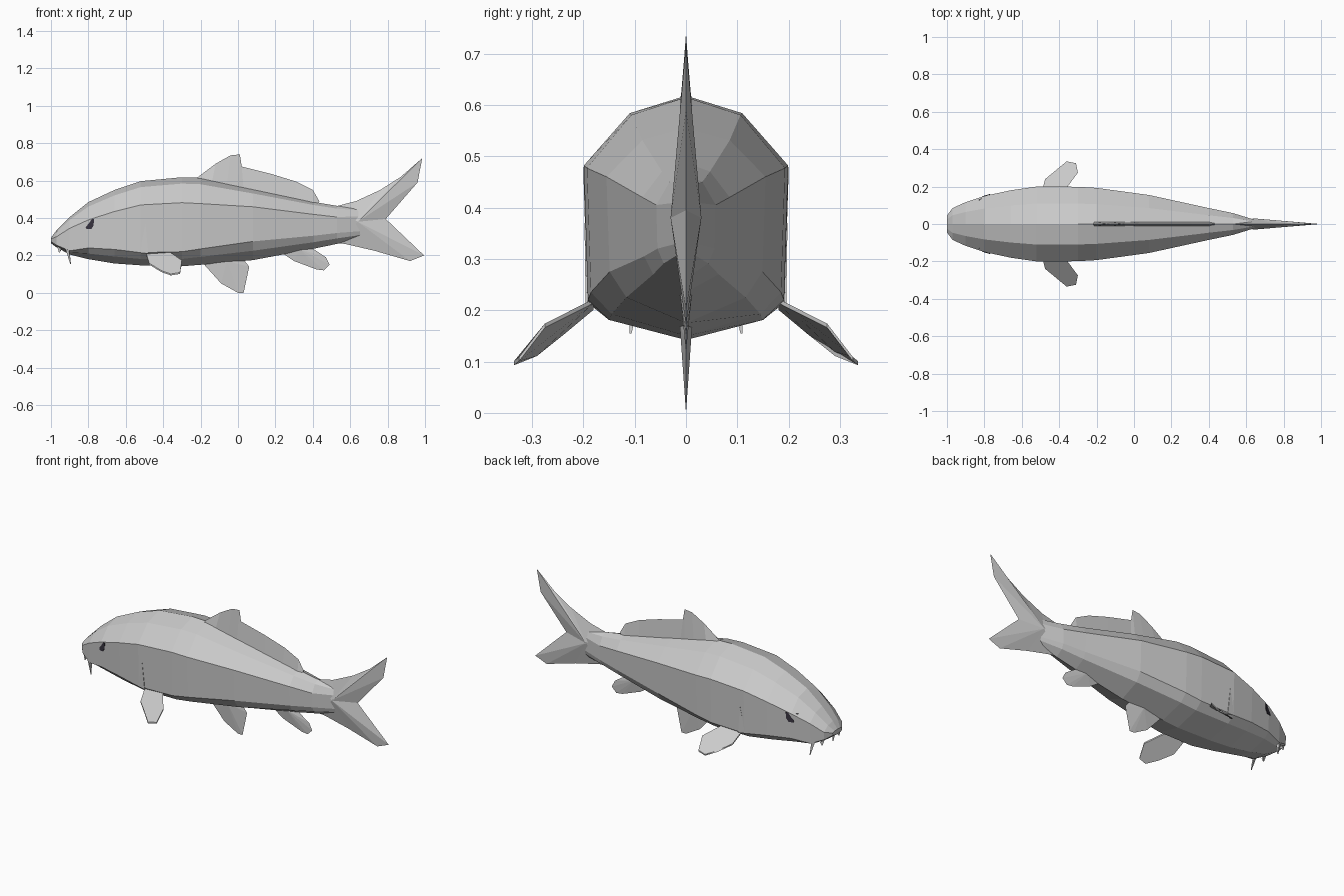
import bpy
import bmesh
from mathutils import Vector
from mathutils.bvhtree import BVHTree

if "Cube" in bpy.data.objects:
    bpy.data.objects.remove(bpy.data.objects["Cube"])


def material(name, color):
    mat = bpy.data.materials.new(name)
    mat.use_nodes = True
    mat.diffuse_color = color
    mat.node_tree.nodes["Principled BSDF"].inputs["Base Color"].default_value = color
    return mat


grey = material("light grey", (0.6, 0.6, 0.6, 1))
dark = material("eye dark", (0.035, 0.03, 0.045, 1))


def finish(name, bm, mat):
    bmesh.ops.remove_doubles(bm, verts=bm.verts, dist=0.0005)
    bmesh.ops.recalc_face_normals(bm, faces=bm.faces)
    mesh = bpy.data.meshes.new(name)
    bm.to_mesh(mesh)
    bm.free()
    mesh.materials.append(mat)
    obj = bpy.data.objects.new(name, mesh)
    bpy.context.collection.objects.link(obj)
    return obj


def fin(name, base, rim, thick):
    """Median fin: thick root tapering to a knife edge at the rim."""
    bm = bmesh.new()
    for side in (thick, -thick):
        for i in range(len(rim) - 1):
            pts = [(base[i][0], side, base[i][1]), (rim[i][0], 0, rim[i][1]),
                   (rim[i + 1][0], 0, rim[i + 1][1]), (base[i + 1][0], side, base[i + 1][1])]
            if base[i] == base[i + 1]:
                pts.pop()
            bm.faces.new([bm.verts.new(p) for p in pts])
    return finish(name, bm, grey)


def solid(name, loops, mat):
    """Closed solid lofted through equal loops."""
    bm = bmesh.new()
    rings = [[bm.verts.new(p) for p in loop] for loop in loops]
    n = len(rings[0])
    for a, b in zip(rings, rings[1:]):
        for i in range(n):
            j = (i + 1) % n
            bm.faces.new((a[i], a[j], b[j], b[i]))
    bm.faces.new(rings[0])
    bm.faces.new(rings[-1])
    return finish(name, bm, mat)


# Body stations: x, top, shoulder line, lower ridge, bottom, half width
stations = [
    (-1.0, .295, .288, .275, .265, .045), (-.97, .335, .30, .255, .243, .085),
    (-.90, .405, .345, .225, .205, .117), (-.80, .485, .39, .24, .18, .15),
    (-.66, .55, .435, .232, .157, .18), (-.52, .597, .47, .215, .147, .2),
    (-.3, .618, .482, .22, .142, .199), (-.2, .615, .477, .235, .15, .193),
    (.08, .555, .46, .275, .175, .155), (.4, .487, .42, .305, .235, .085),
    (.53, .465, .405, .32, .262, .058), (.66, .45, .41, .33, .29, .018)]


def section(x, top, sh, low, bot, w):
    half = [(.55 * w, sh + .75 * (top - sh)), (w, sh), (.96 * w, low),
            (.75 * w, low - .5 * (low - bot))]
    pts = [(0, top)] + half + [(0, bot)] + [(-y, z) for y, z in reversed(half)]
    return [(x, y, z) for y, z in pts]


body = solid("body", [section(*s) for s in stations], grey)
probe = bmesh.new()
probe.from_mesh(body.data)
skin = BVHTree.FromBMesh(probe)
probe.free()


def side_y(x, z):
    return skin.ray_cast(Vector((x, 1, z)), Vector((0, -1, 0)))[0].y


# Median fins
fin("dorsal_fin",
    [(-.22, .605), (-.14, .59), (-.06, .575), (0, .56), (.03, .55), (.18, .52), (.3, .49), (.4, .475), (.42, .47)],
    [(-.22, .615), (-.12, .69), (-.04, .735), (.01, .74), (.02, .675), (.18, .635), (.31, .595), (.4, .55), (.435, .49)],
    .012)
fin("pelvic_fin", [(-.06, .17)] * 6,
    [(-.18, .15), (-.09, .05), (0, 0), (.03, 0), (.06, .14), (.02, .19)], .012)
fin("anal_fin", [(.33, .235)] * 7,
    [(.24, .21), (.3, .17), (.42, .125), (.46, .12), (.49, .15), (.47, .19), (.38, .25)], .012)
hub = (.64, .38)
fin("tail_fin", [hub] * 12,
    [(.52, .462), (.63, .49), (.76, .55), (.87, .62), (.985, .72), (.96, .59), (.79, .395),
     (.995, .2), (.92, .17), (.73, .225), (.57, .262), (.53, .265)], .03)

# Paired parts
pectoral = [(-.49, .18, .205), (-.475, .24, .155), (-.41, .29, .115), (-.36, .335, .097),
            (-.31, .325, .105), (-.30, .275, .17), (-.37, .18, .218)]
eye = [(-.83, .39), (-.77, .395), (-.772, .36), (-.785, .34), (-.81, .34)]
for side, label in ((1, "left"), (-1, "right")):
    solid(label + "_pectoral_fin",
          [[(x, side * y, z + d) for x, y, z in pectoral] for d in (.004, -.004)], grey)
    solid(label + "_eye",
          [[(x, side * (side_y(x, z) + d), z) for x, z in eye] for d in (-.003, .004)], dark)
    # Gill cover flap: a wedge lifting away from the flank
    flap = [(-.495, .37), (-.48, .21), (-.525, .215)]
    solid(label + "_gill_cover",
          [[(x, side * (side_y(x, z) + d), z) for (x, z), d in zip(flap, lift)]
           for lift in ((-.02, -.02, -.02), (.001, .01, .001))], grey)
    # Barbels hang from the corners of the mouth
    for name, x, y, tip in (("barbel", -.915, .1, (-.895, .108, .155)),
                            ("short_barbel", -.955, .075, (-.955, .08, .215))):
        root = [(x - .013, side * y, .25), (x + .013, side * (y - .012), .235),
                (x + .01, side * (y + .01), .235)]
        end = [(tip[0] + d, side * (tip[1] + e), tip[2]) for d, e in ((-.002, 0), (.002, -.002), (.002, .002))]
        solid(label + "_" + name, [root, end], grey)
